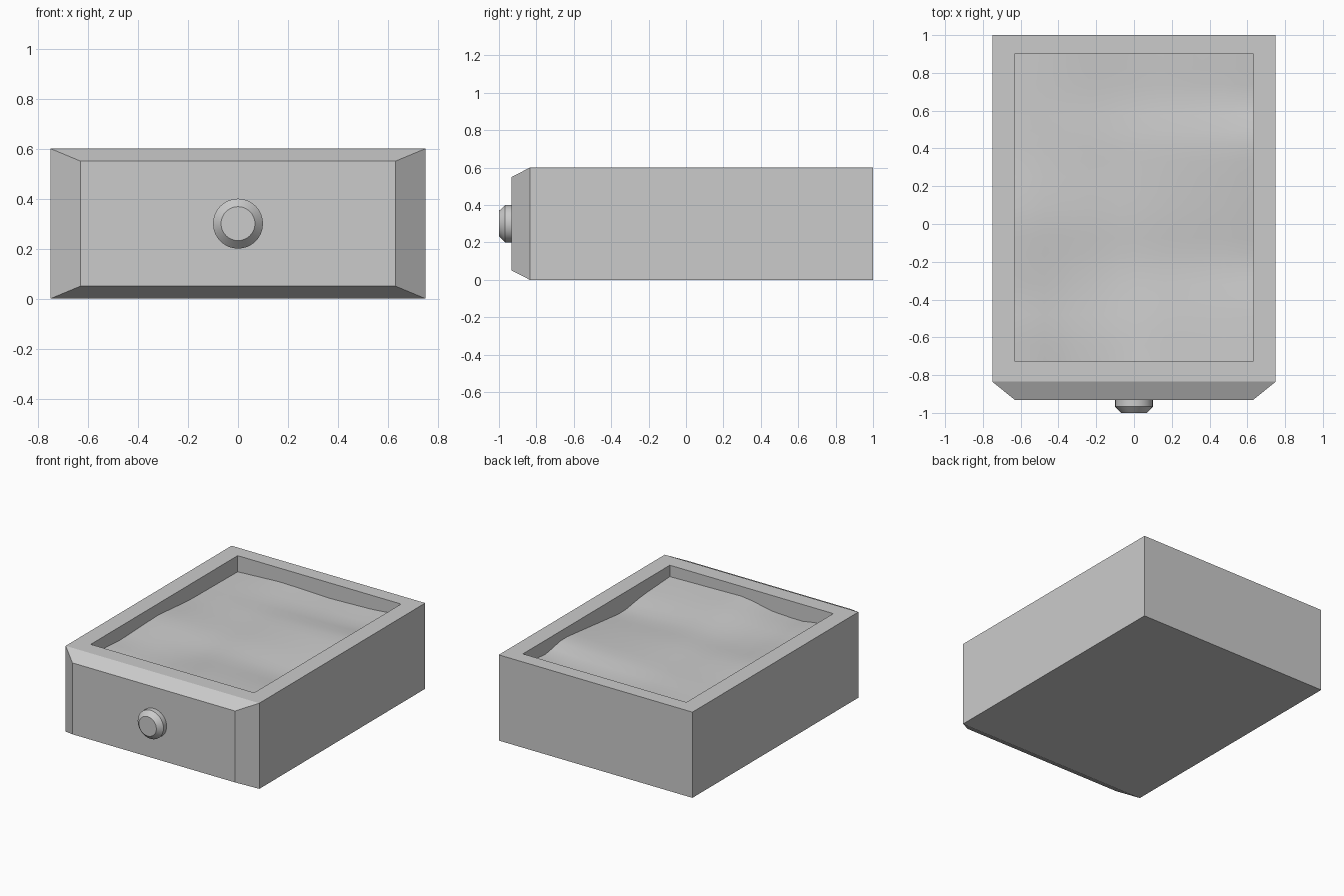
import bpy, bmesh, math

if "Cube" in bpy.data.objects:
    bpy.data.objects.remove(bpy.data.objects["Cube"])


def finish(name, bm, smooth=None):
    bmesh.ops.recalc_face_normals(bm, faces=bm.faces)
    mesh = bpy.data.meshes.new(name)
    bm.to_mesh(mesh)
    bm.free()
    obj = bpy.data.objects.new(name, mesh)
    bpy.context.collection.objects.link(obj)
    if smooth:
        bpy.ops.object.select_all(action='DESELECT')
        obj.select_set(True)
        bpy.context.view_layer.objects.active = obj
        bpy.ops.object.shade_smooth_by_angle(angle=math.radians(smooth))
    return obj


def bridge(bm, a, b):
    n = len(a)
    for i in range(n):
        j = (i + 1) % n
        bm.faces.new((a[i], a[j], b[j], b[i]))


W, BACK, FRONT, TOP = 0.75, 1.0, -0.835, 0.6
IW, IBACK, IFRONT = 0.633, 0.9, -0.725

# Drawer box: nested rectangular rings, bottom -> rim -> inner wall -> floor
bm = bmesh.new()
rings = []
for w, f, b, z in ((W, FRONT, BACK, 0), (W, FRONT, BACK, TOP),
                   (IW, IFRONT, IBACK, TOP), (IW, IFRONT, IBACK, 0.1)):
    rings.append([bm.verts.new((x, y, z)) for x, y in
                  ((-w, f), (w, f), (w, b), (-w, b))])
for a, b in zip(rings, rings[1:]):
    bridge(bm, a, b)
bm.faces.new(rings[0])
bm.faces.new(rings[-1])

# Bevelled raised front panel
lo, hi = rings[0], rings[1]
old = [lo[0], lo[1], hi[1], hi[0]]
bm.faces.remove(next(f for f in bm.faces if set(f.verts) == set(old)))
panel = [bm.verts.new((x, -0.932, z)) for x, z in
         ((-0.63, 0.05), (0.63, 0.05), (0.63, 0.55), (-0.63, 0.55))]
bridge(bm, old, panel)
bm.faces.new(panel)
finish("drawer_box", bm)

# Round knob with bevelled face
bm = bmesh.new()
N = 32
prev = None
for r, y in ((0.1, -0.925), (0.1, -0.967), (0.068, -1.0)):
    ring = [bm.verts.new((r * math.cos(2 * math.pi * i / N), y,
                          0.3 + r * math.sin(2 * math.pi * i / N))) for i in range(N)]
    if prev:
        bridge(bm, prev, ring)
    else:
        bm.faces.new(ring)
    prev = ring
bm.faces.new(prev)
finish("knob", bm, 30)

# Uneven filling: depth below the rim along each wall, blended across the middle
LEFT = ((-.725, .09), (-.56, .085), (-.4, .095), (0.02, .08), (.36, .108), (.9, .113))
RIGHT = ((-.725, .08), (-.42, .097), (-.2, .13), (.14, .095), (.46, .062), (.64, .1), (.9, .075))
NEAR = ((-.633, .09), (-.53, .095), (-.38, .12), (-.16, .11), (.05, .068), (.633, .08))
FAR = ((-.633, .113), (-.3, .096), (.085, .108), (.43, .097), (.633, .075))


def sample(pts, t):
    for (a, da), (b, db) in zip(pts, pts[1:]):
        if t <= b:
            return da + (db - da) * (t - a) / (b - a)
    return pts[-1][1]


bm = bmesh.new()
NX, NY = 16, 20
grid = []
for j in range(NY + 1):
    v = j / NY
    y = IFRONT + (IBACK - IFRONT) * v
    row = []
    for i in range(NX + 1):
        u = i / NX
        x = -IW + 2 * IW * u
        l, r, n, f = sample(LEFT, y), sample(RIGHT, y), sample(NEAR, x), sample(FAR, x)
        corners = ((1 - u) * (1 - v) * NEAR[0][1] + u * (1 - v) * NEAR[-1][1]
                   + (1 - u) * v * FAR[0][1] + u * v * FAR[-1][1])
        depth = (1 - u) * l + u * r + (1 - v) * n + v * f - corners
        row.append(bm.verts.new((x, y, TOP - depth)))
    grid.append(row)
for a, b in zip(grid, grid[1:]):
    for i in range(NX):
        bm.faces.new((a[i], a[i + 1], b[i + 1], b[i]))
inner = [v for v in bm.verts if not v.is_boundary]
for _ in range(2):
    bmesh.ops.smooth_vert(bm, verts=inner, factor=0.5, use_axis_z=True)
finish("filling", bm, 60)
